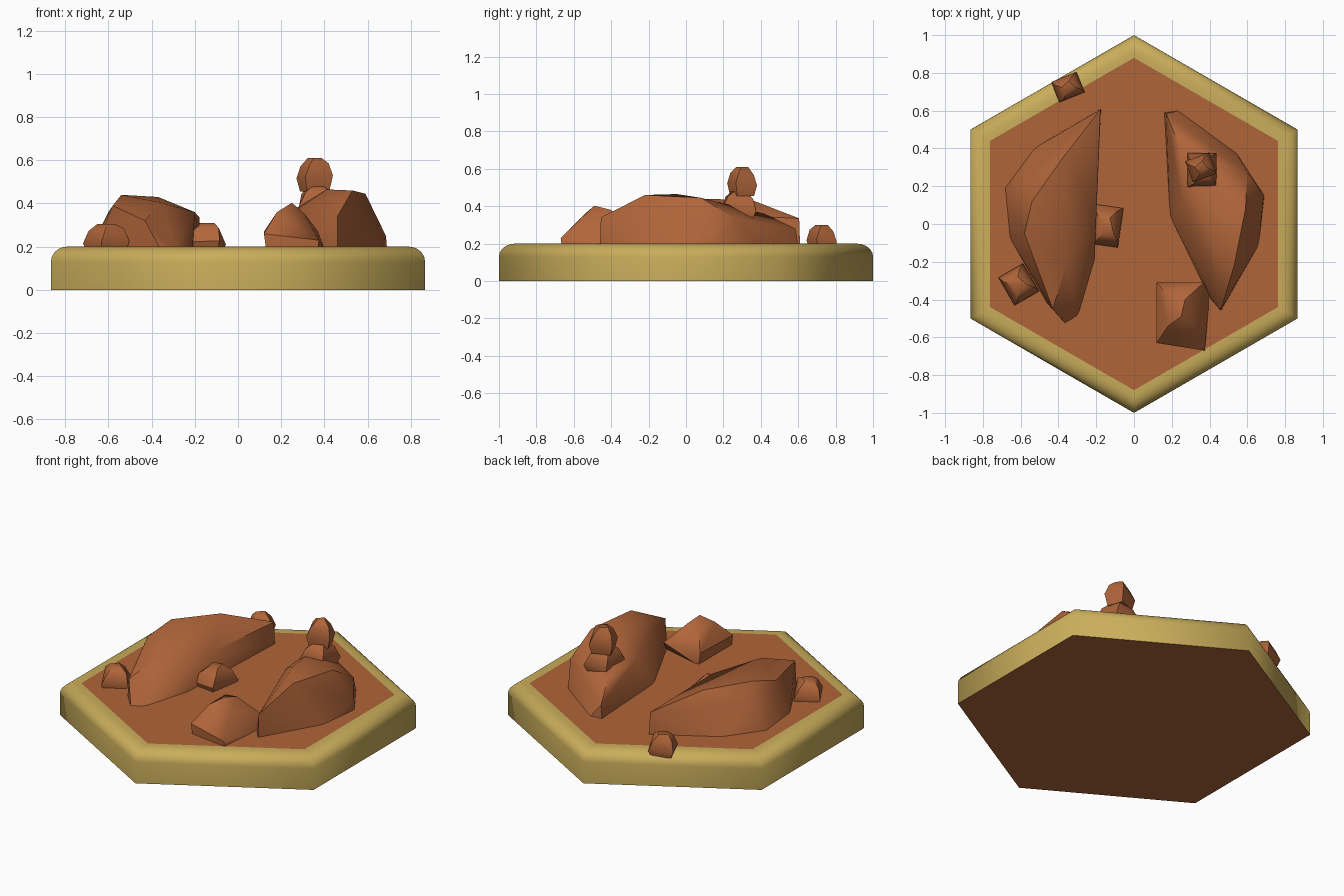
import bpy, bmesh, math
from mathutils import Vector

if "Cube" in bpy.data.objects:
    bpy.data.objects.remove(bpy.data.objects["Cube"])


def material(name, rgb):
    m = bpy.data.materials.new(name)
    m.diffuse_color = (*rgb, 1)
    m.use_nodes = True
    m.node_tree.nodes["Principled BSDF"].inputs["Base Color"].default_value = m.diffuse_color
    return m


clay = material("terracotta", (0.434, 0.130, 0.042))
sand = material("sand", (0.590, 0.420, 0.105))


def finish(bm, name, mats, angle):
    bmesh.ops.recalc_face_normals(bm, faces=bm.faces)
    mesh = bpy.data.meshes.new(name)
    bm.to_mesh(mesh)
    bm.free()
    for m in mats:
        mesh.materials.append(m)
    ob = bpy.data.objects.new(name, mesh)
    bpy.context.collection.objects.link(ob)
    bpy.ops.object.select_all(action='DESELECT')
    ob.select_set(True)
    bpy.context.view_layer.objects.active = ob
    bpy.ops.object.shade_smooth_by_angle(angle=math.radians(angle))
    return ob


def hull_rock(name, points, angle=38):
    """Faceted rock: convex hull of a few corner points."""
    bm = bmesh.new()
    for p in points:
        bm.verts.new(p)
    res = bmesh.ops.convex_hull(bm, input=bm.verts)
    loose = {v for v in res["geom_interior"] + res["geom_unused"]
             if isinstance(v, bmesh.types.BMVert) and v.is_valid and not v.link_faces}
    bmesh.ops.delete(bm, geom=list(loose), context='VERTS')
    return finish(bm, name, [clay], angle)


def pebble(name, x, y, z0, sx, sy, h, turn, belly=0.35):
    """Four-sided chunky stone: narrow foot, wide belly, twisted small crown."""
    pts = []
    for level, scale, twist in ((0, 0.8, 0), (belly, 1, 0), (0.78, 0.74, 8), (1, 0.36, 20)):
        for k in range(4):
            a = math.radians(45 + 90 * k + turn + twist)
            c, s = math.cos(math.radians(turn + twist)), math.sin(math.radians(turn + twist))
            px = sx * scale * (1 if k in (0, 3) else -1)
            py = sy * scale * (1 if k < 2 else -1)
            tilt = 0.04 * h * (k - 1.5)
            pts.append((x + px * c - py * s, y + px * s + py * c,
                        z0 + h * level + (tilt if 0 < level < 1 else 0)))
    return hull_rock(name, pts)


# Hexagonal tile: straight wall, rounded shoulder, flat top with clay floor
profile = [(1, 0), (1, 0.13)]
for i in range(1, 6):
    t = math.radians(18 * i)
    profile.append((0.915 + 0.085 * math.cos(t), 0.13 + 0.07 * math.sin(t)))
profile.append((0.88, 0.2))
bm = bmesh.new()
rings = [[bm.verts.new((r * math.cos(math.radians(30 + 60 * k)),
                        r * math.sin(math.radians(30 + 60 * k)), z)) for k in range(6)]
         for r, z in profile]
for lo, hi in zip(rings, rings[1:]):
    for k in range(6):
        f = bm.faces.new((lo[k], lo[(k + 1) % 6], hi[(k + 1) % 6], hi[k]))
        f.material_index = 1
bm.faces.new(rings[0])
bm.faces.new(rings[-1])
finish(bm, "hex_tile", [clay, sand], 65)

# Large ridge on the left
foot = [(-.175, .61), (-.53, .40), (-.685, .19), (-.66, -.07), (-.46, -.42),
        (-.36, -.53), (-.295, -.49), (-.21, -.2)]
crest = [(-.178, .605, .335), (-.20, .03, .36), (-.37, .36, .43), (-.54, .12, .44),
         (-.36, -.22, .405), (-.43, -.45, .32), (-.58, -.05, .39), (-.60, .22, .36)]
hull_rock("left_ridge", [(x, y, .19) for x, y in foot] + crest)

# Large ridge on the right
foot = [(.16, .59), (.24, .60), (.54, .38), (.69, .15), (.66, -.11),
        (.46, -.46), (.40, -.39), (.19, .04)]
crest = [(.17, .585, .28), (.60, .27, .33), (.59, .08, .445), (.41, -.05, .465),
         (.53, -.22, .46), (.46, -.455, .34), (.26, .10, .36), (.685, .13, .25),
         (.24, .42, .36)]
hull_rock("right_ridge", [(x, y, .19) for x, y in foot] + crest)

# Front boulder leaning on the right ridge
hull_rock("front_boulder", [
    (.13, -.63, .19), (.37, -.665, .19), (.40, -.38, .19), (.13, -.31, .19),
    (.12, -.63, .26), (.375, -.67, .23), (.12, -.31, .27), (.37, -.31, .27),
    (.18, -.54, .36), (.25, -.49, .403), (.27, -.40, .38), (.18, -.38, .36),
    (.31, -.52, .35)])

# Small stones
pebble("middle_stone", -.145, -.01, .17, .075, .105, .14, -8)
pebble("left_stone", -.61, -.32, .17, .075, .085, .135, 30)
pebble("rim_stone", -.35, .725, .17, .072, .058, .13, 22)
pebble("stack_lower_stone", .36, .285, .33, .078, .09, .15, 0)
pebble("stack_upper_stone", .355, .30, .455, .068, .06, .155, 20, belly=0.42)
